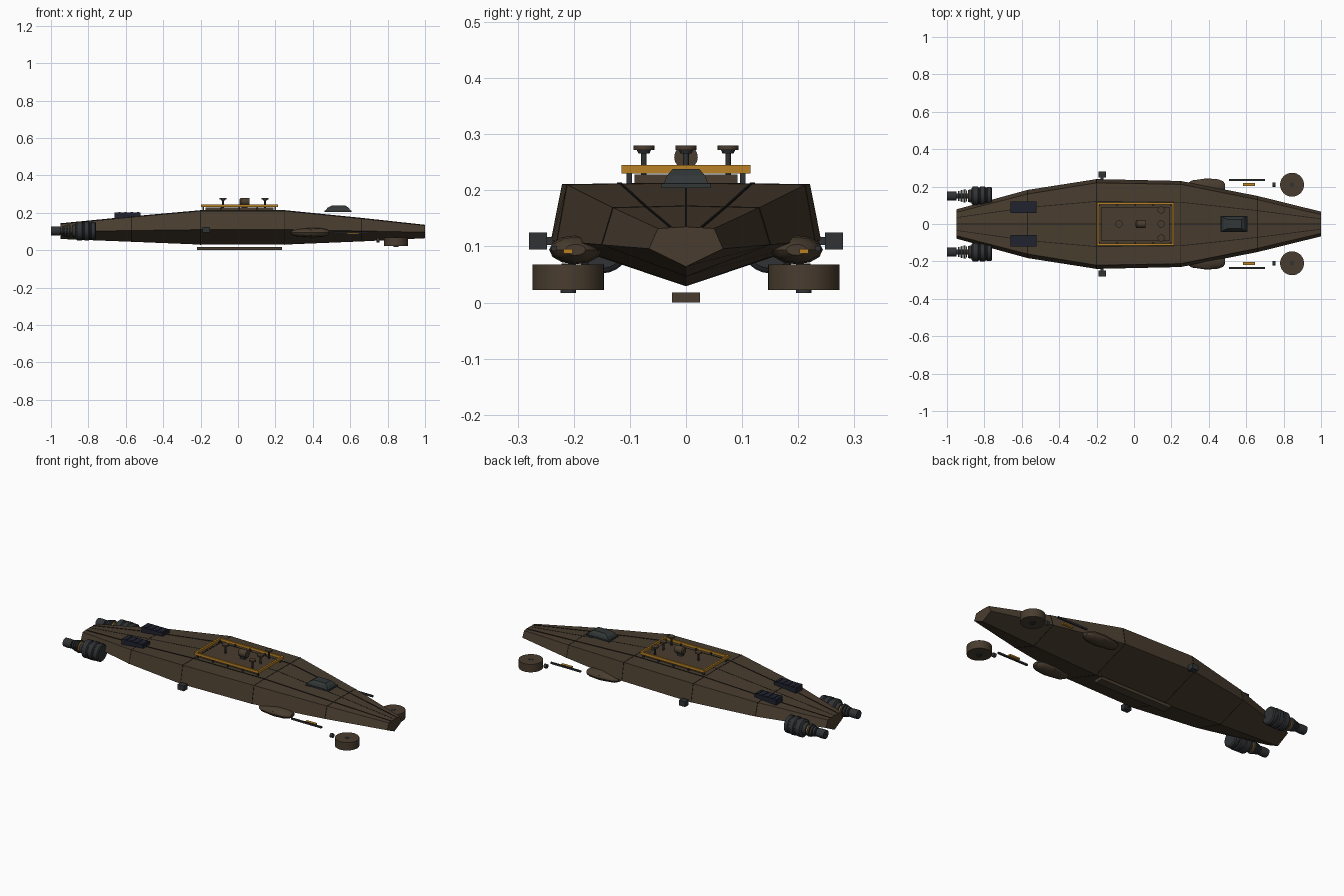
import bpy, bmesh, math
from mathutils import Vector

if "Cube" in bpy.data.objects:
    bpy.data.objects.remove(bpy.data.objects["Cube"])

def material(name, rgb):
    m = bpy.data.materials.new(name)
    m.diffuse_color = (*rgb, 1)
    m.use_nodes = True
    m.node_tree.nodes["Principled BSDF"].inputs["Base Color"].default_value = m.diffuse_color
    return m

BROWN = material("hull brown", (0.066, 0.046, 0.028))
DARK = material("dark metal", (0.030, 0.032, 0.035))
NAVY = material("navy panel", (0.014, 0.016, 0.028))
ORANGE = material("amber trim", (0.48, 0.22, 0.018))
SEAM = material("seam black", (0.014, 0.012, 0.010))
GLASS = material("canopy grey", (0.032, 0.038, 0.038))

def finish(name, bm, mat, smooth=False):
    bmesh.ops.recalc_face_normals(bm, faces=bm.faces)
    me = bpy.data.meshes.new(name)
    bm.to_mesh(me)
    bm.free()
    me.materials.append(mat)
    ob = bpy.data.objects.new(name, me)
    bpy.context.collection.objects.link(ob)
    if smooth:
        bpy.context.view_layer.objects.active = ob
        ob.select_set(True)
        bpy.ops.object.shade_smooth_by_angle(angle=math.radians(35))
        ob.select_set(False)
    return ob

def loft(name, rings, mat, smooth=False):
    """Skin a list of equal-length closed rings and cap both ends."""
    bm = bmesh.new()
    rows = [[bm.verts.new(p) for p in r] for r in rings]
    n = len(rows[0])
    for a, b in zip(rows, rows[1:]):
        for i in range(n):
            j = (i + 1) % n
            bm.faces.new((a[i], a[j], b[j], b[i]))
    bm.faces.new(rows[0])
    bm.faces.new(rows[-1])
    return finish(name, bm, mat, smooth)

def box(name, x, y, z, mat):
    """Box from (min, max) pairs."""
    return loft(name, [[(px, y[0], z[0]), (px, y[1], z[0]), (px, y[1], z[1]), (px, y[0], z[1])] for px in x], mat)

def turned(name, loc, profile, mat, axis='x', segs=24, squash=1.0):
    """Turned part: profile of (distance along axis, radius)."""
    rings = []
    for d, r in profile:
        ring = []
        for i in range(segs):
            t = 2 * math.pi * i / segs
            c, s = r * math.cos(t), r * math.sin(t)
            off = (d, c, s * squash) if axis == 'x' else (c, s, d)
            ring.append(Vector(loc) + Vector(off))
        rings.append(ring)
    return loft(name, rings, mat, True)

# Hull stations: x, half deck, half beam, deck z, chine z, keel z
ST = [(-0.95, 0.062, 0.078, 0.143, 0.100, 0.060),
      (-0.57, 0.160, 0.182, 0.180, 0.105, 0.045),
      (-0.20, 0.220, 0.240, 0.213, 0.110, 0.030),
      (0.25, 0.212, 0.230, 0.213, 0.110, 0.030),
      (0.66, 0.130, 0.150, 0.172, 0.103, 0.047),
      (1.00, 0.050, 0.066, 0.135, 0.096, 0.064)]
loft("hull", [[(x, -d, zt - .003), (x, 0, zt), (x, d, zt - .003), (x, w, zc), (x, 0, zk), (x, -w, zc)]
              for x, d, w, zt, zc, zk in ST], BROWN)

# Lengthwise deck seams
for k, nm in ((0, "centre"), (-0.55, "right"), (0.55, "left")):
    loft("deck_seam_" + nm, [[(x, k * d - .002, zt - .004), (x, k * d + .002, zt - .004),
                              (x, k * d + .002, zt + .0008), (x, k * d - .002, zt + .0008)]
                             for x, d, w, zt, zc, zk in ST], SEAM)
# Crosswise seams around deck and sides
for n, (x, d, w, zt, zc, zk) in enumerate(ST[1:-1]):
    loft("frame_seam_%d" % n, [[(px, -d - .001, zt - .002), (px, 0, zt + .001), (px, d + .001, zt - .002),
                                (px, w + .001, zc), (px, 0, zk - .001), (px, -w - .001, zc)]
                               for px in (x - .002, x + .002)], SEAM)

# Keel plate
box("keel_plate", (-0.22, 0.235), (-0.025, 0.025), (0.0, 0.018), BROWN)

# Raised deck platform and amber rail
box("platform", (-0.175, 0.19), (-0.092, 0.092), (0.205, 0.228), BROWN)
for s in (-1, 1):
    box("rail_side", (-0.197, 0.213), sorted((s * 0.105, s * 0.115)), (0.230, 0.245), ORANGE)
    xe = 0.008 + s * 0.205
    box("rail_end", sorted((xe, xe - s * 0.010)), (-0.105, 0.105), (0.230, 0.245), ORANGE)
    for i in range(5):
        px = -0.185 + i * 0.096
        box("rail_post", (px - .004, px + .004), sorted((s * 0.096, s * 0.106)), (0.208, 0.236), DARK)

# Deck instruments on the platform
for n, (x, y) in enumerate([(-0.08, 0), (0.145, 0), (0.145, 0.075), (0.145, -0.075)]):
    turned("mast_post_%d" % n, (x, y, 0), [(0.225, 0.005), (0.269, 0.005)], DARK, 'z', 12)
    turned("mast_collar_%d" % n, (x, y, 0), [(0.266, 0.010), (0.273, 0.013)], DARK, 'z', 16)
    turned("mast_cap_%d" % n, (x, y, 0), [(0.272, 0.019), (0.280, 0.019)], BROWN, 'z', 16)
turned("sensor_drum", (0.035, 0, 0.259), [(-0.026, 0.014), (-0.02, 0.021), (0.026, 0.021)], BROWN)
box("drum_stand", (0.02, 0.05), (-0.01, 0.01), (0.226, 0.245), DARK)

# Canopy near the bow
def rect(x0, x1, y, z):
    return [(x0, -y, z), (x1, -y, z), (x1, y, z), (x0, y, z)]
loft("canopy_base", [rect(0.462, 0.608, 0.044, 0.204), rect(0.462, 0.608, 0.044, 0.212)], GLASS)
loft("canopy", [rect(0.468, 0.602, 0.040, 0.212), rect(0.478, 0.592, 0.034, 0.226),
                rect(0.500, 0.575, 0.024, 0.238)], GLASS)

for s, side in ((-1, "right"), (1, "left")):
    # Stern deck panels
    box("stern_panel_" + side, (-0.66, -0.522), sorted((s * 0.060, s * 0.120)), (0.165, 0.201), NAVY)
    for i in range(4):
        px = -0.64 + i * 0.033
        box("panel_slat_" + side, (px, px + .012), sorted((s * 0.065, s * 0.115)), (0.200, 0.204), NAVY)

    # Engine: ribbed body, rings and nozzle
    c = (0, s * 0.15, 0.103)
    turned("engine_body_" + side, c, [(-0.87, .038), (-0.862, .050), (-0.835, .050), (-0.831, .045), (-0.825, .045),
                                      (-0.821, .051), (-0.798, .051), (-0.794, .045), (-0.788, .045),
                                      (-0.784, .049), (-0.765, .049), (-0.76, .042)], DARK)
    turned("engine_neck_" + side, c, [(-0.888, .032), (-0.868, .036)], DARK)
    turned("engine_shaft_" + side, c, [(-0.96, .014), (-0.86, .014)], DARK)
    turned("engine_amber_ring_" + side, c, [(-0.898, .029), (-0.892, .029)], ORANGE)
    for i in range(3):
        x = -0.942 + i * 0.015
        turned("engine_ring_" + side, c, [(x, .026 + i * .004), (x + .010, .028 + i * .004)], DARK)
    turned("engine_nozzle_" + side, c, [(-1.0, .024), (-0.975, .025), (-0.95, .023)], DARK)

    # Side thruster block amidships
    box("side_block_" + side, (-0.19, -0.15), sorted((s * 0.248, s * 0.28)), (0.095, 0.125), DARK)
    box("side_block_arm_" + side, (-0.178, -0.162), sorted((s * 0.23, s * 0.25)), (0.103, 0.117), DARK)

    # Sponson pod
    turned("sponson_" + side, (0, s * 0.197, 0.094),
           [(0.285, .020), (0.31, .036), (0.39, .047), (0.45, .042), (0.475, .032), (0.487, .018)],
           BROWN, 'x', 12, 0.55)
    # Outrigger rod, amber block, bracket and drum
    box("outrigger_rod_" + side, (0.507, 0.70), sorted((s * 0.230, s * 0.240)), (0.092, 0.101), DARK)
    box("amber_block_" + side, (0.582, 0.648), sorted((s * 0.202, s * 0.218)), (0.087, 0.095), ORANGE)
    turned("bracket_" + side, (0, s * 0.21, 0.054), [(0.74, .012), (0.757, .012)], DARK, 'x', 12)
    turned("drum_" + side, (0.845, s * 0.21, 0), [(0.022, .064), (0.068, .064)], BROWN, 'z', 32)
    turned("drum_hub_" + side, (0.845, s * 0.21, 0), [(0.017, .014), (0.070, .012)], DARK, 'z', 16)
